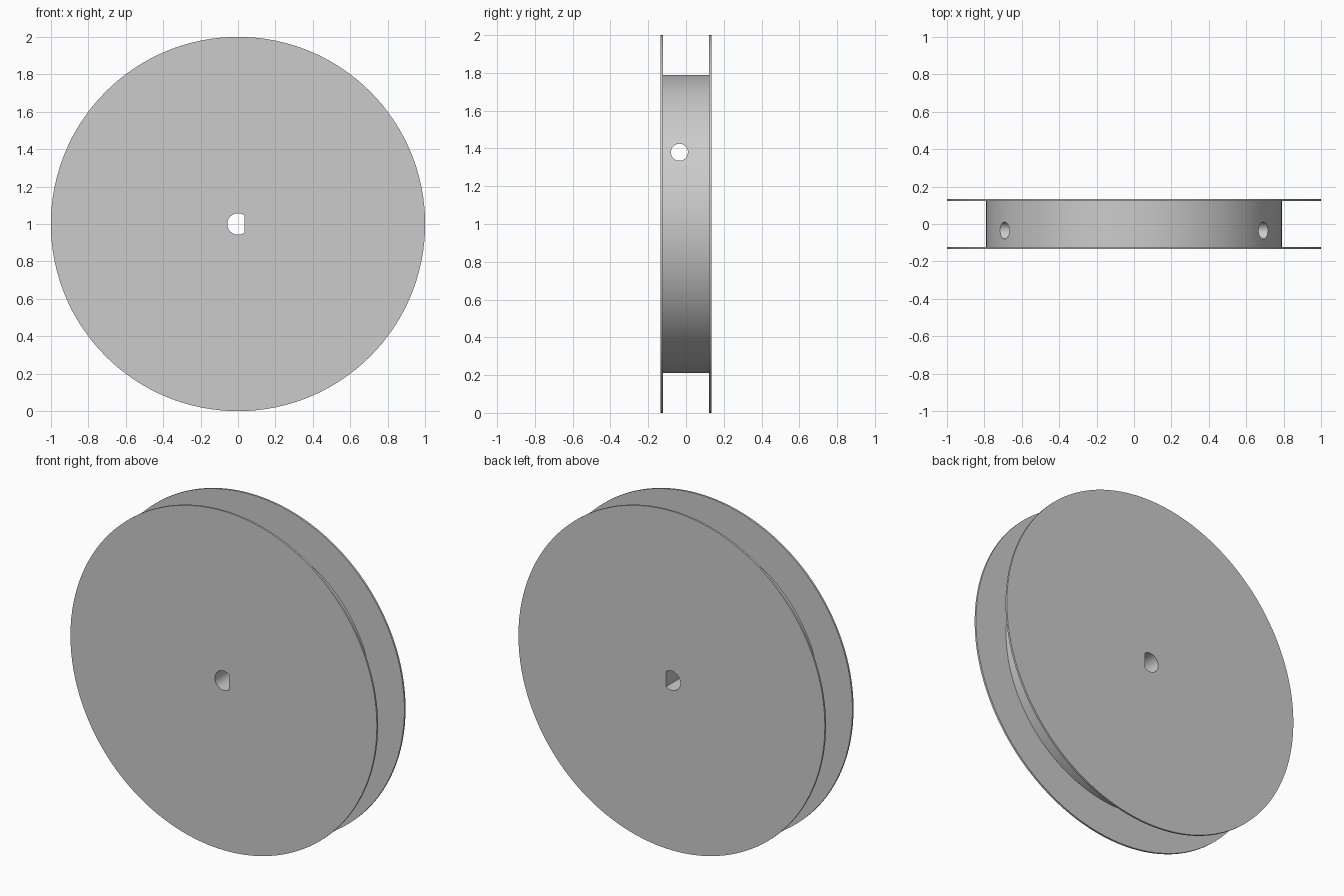
import bpy, bmesh, math
from mathutils import Matrix

cube = bpy.data.objects.get("Cube")
if cube:
    bpy.data.objects.remove(cube, do_unlink=True)

SEGMENTS = 128
CENTRE_Z = 1.0
FLANGE_R, HUB_R = 1.0, 0.79
OUTER_Y, INNER_Y = 0.134, 0.123
BORE_R, BORE_FLAT = 0.057, 0.036

grey = bpy.data.materials.new("plain_grey")
grey.use_nodes = True
colour = (0.6, 0.6, 0.6, 1)
grey.diffuse_color = colour
grey.node_tree.nodes["Principled BSDF"].inputs["Base Color"].default_value = colour


def make_object(name, bm):
    bmesh.ops.recalc_face_normals(bm, faces=bm.faces)
    mesh = bpy.data.meshes.new(name)
    bm.to_mesh(mesh)
    bm.free()
    mesh.materials.append(grey)
    obj = bpy.data.objects.new(name, mesh)
    bpy.context.collection.objects.link(obj)
    return obj


def prism(name, outline, depth, matrix):
    """Extrude a flat outline evenly to both sides of its plane."""
    bm = bmesh.new()
    face = bm.faces.new([bm.verts.new((u, v, -depth / 2)) for u, v in outline])
    new = bmesh.ops.extrude_face_region(bm, geom=[face])["geom"]
    bmesh.ops.translate(bm, vec=(0, 0, depth),
                        verts=[g for g in new if isinstance(g, bmesh.types.BMVert)])
    bm.transform(matrix)
    return make_object(name, bm)


def arc(radius, start, end, steps):
    angles = [start + (end - start) * i / steps for i in range(steps + 1)]
    return [(radius * math.cos(a), radius * math.sin(a)) for a in angles]


# Spool body: two thin flanges and the solid drum, turned around the y axis
profile = [(FLANGE_R, -OUTER_Y), (FLANGE_R, -INNER_Y), (HUB_R, -INNER_Y),
           (HUB_R, INNER_Y), (FLANGE_R, INNER_Y), (FLANGE_R, OUTER_Y)]
bm = bmesh.new()
rings = []
for radius, y in profile:
    rings.append([bm.verts.new((x, y, z + CENTRE_Z))
                  for x, z in arc(radius, 0, math.tau, SEGMENTS)[:-1]])
for a, b in zip(rings, rings[1:]):
    for i in range(SEGMENTS):
        j = (i + 1) % SEGMENTS
        bm.faces.new((a[i], a[j], b[j], b[i]))
bm.faces.new(rings[0])
bm.faces.new(rings[-1])
spool = make_object("spool", bm)

# D-shaped shaft bore through the middle
half = math.acos(BORE_FLAT / BORE_R)
bore = prism("shaft_bore_cutter", arc(BORE_R, half, math.tau - half, 40), 1,
             Matrix.Translation((0, 0, CENTRE_Z)) @ Matrix.Rotation(math.pi / 2, 4, "X"))

# Round cord hole running straight across the drum
cord = prism("cord_hole_cutter", arc(0.045, 0, math.tau, 40)[:-1], 2.4,
             Matrix.Translation((0, -0.035, 1.38)) @ Matrix.Rotation(math.pi / 2, 4, "Y"))

for cutter in (bore, cord):
    cutter.hide_render = True
    mod = spool.modifiers.new(cutter.name, "BOOLEAN")
    mod.operation = "DIFFERENCE"
    mod.solver = "EXACT"
    mod.object = cutter

# Apply the cuts, then drop the cutters
bpy.ops.object.select_all(action="DESELECT")
spool.select_set(True)
bpy.context.view_layer.objects.active = spool
for mod in list(spool.modifiers):
    bpy.ops.object.modifier_apply(modifier=mod.name)
for cutter in (bore, cord):
    bpy.data.objects.remove(cutter, do_unlink=True)

bpy.ops.object.shade_smooth_by_angle(angle=math.radians(30))
